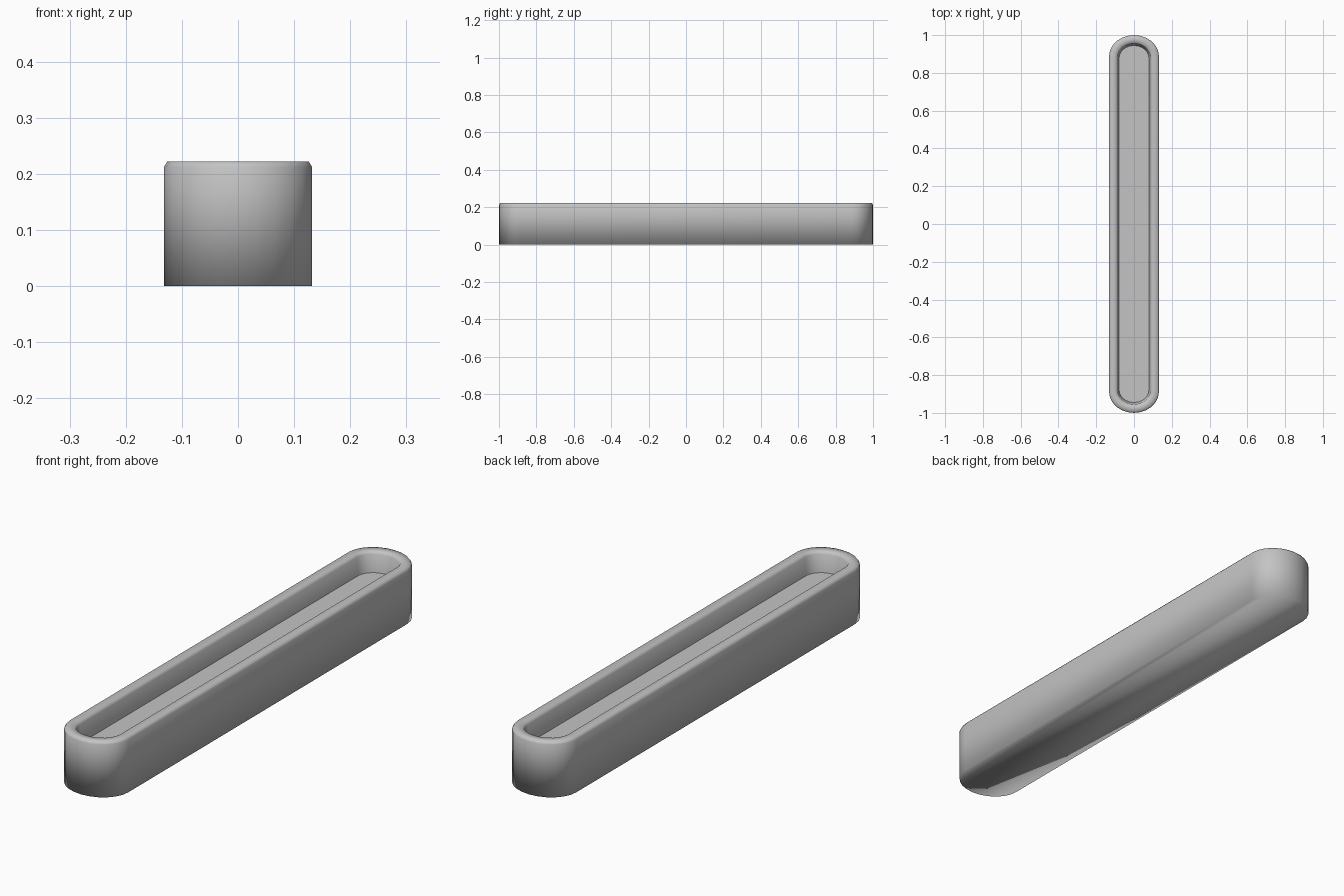
import bpy
import bmesh
import math

cube = bpy.data.objects.get("Cube")
if cube:
    bpy.data.objects.remove(cube, do_unlink=True)

ARC_STEPS = 12
END_ROUNDING = 0.85   # depth of the rounded end relative to half width


def outline(half_width, tip):
    """Long strip with a shallow elliptical arc at both ends."""
    depth = half_width * END_ROUNDING
    points = []
    for side in (1, -1):
        for i in range(ARC_STEPS + 1):
            a = math.pi * i / ARC_STEPS
            points.append((side * half_width * math.cos(a),
                           side * (tip - depth + depth * math.sin(a))))
    return points


# Cross-section from the underside, over the rim, down to the trough floor:
# half width, end position, height
section = [
    (0.132, 1.0, 0.0),
    (0.132, 1.0, 0.212),
    (0.126, 0.994, 0.222),
    (0.094, 0.962, 0.222),
    (0.087, 0.955, 0.212),
    (0.079, 0.945, 0.142),
]

bm = bmesh.new()
rings = [[bm.verts.new((x, y, z)) for x, y in outline(w, tip)]
         for w, tip, z in section]

# Walls and rim
for lower, upper in zip(rings, rings[1:]):
    count = len(lower)
    for i in range(count):
        j = (i + 1) % count
        bm.faces.new((lower[i], lower[j], upper[j], upper[i]))

# Underside and flat trough floor
bm.faces.new(rings[0][::-1])
floor = bm.faces.new(rings[-1])
for face in bm.faces:
    face.smooth = True
floor.smooth = False
bmesh.ops.recalc_face_normals(bm, faces=bm.faces[:])

mesh = bpy.data.meshes.new("trough")
bm.to_mesh(mesh)
bm.free()
trough = bpy.data.objects.new("trough", mesh)
bpy.context.collection.objects.link(trough)

# Plain grey finish
grey = bpy.data.materials.new("plain_grey")
grey.use_nodes = True
colour = (0.55, 0.55, 0.55, 1.0)
grey.diffuse_color = colour
grey.node_tree.nodes["Principled BSDF"].inputs["Base Color"].default_value = colour
mesh.materials.append(grey)
